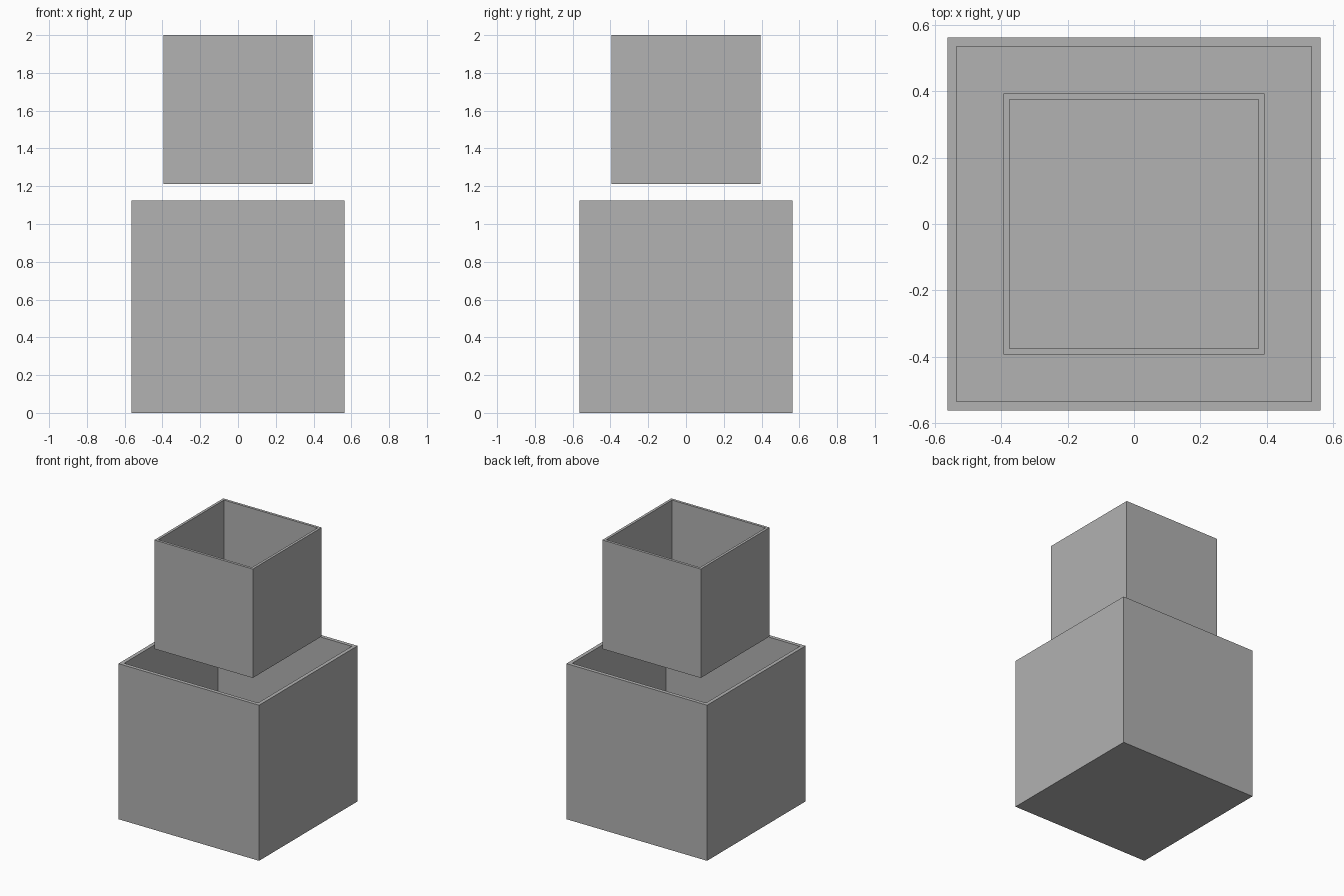
import bpy
import bmesh
from mathutils import Matrix, Vector

default = bpy.data.objects.get("Cube")
if default:
    bpy.data.objects.remove(default, do_unlink=True)

# Single plain grey
grey = bpy.data.materials.new("plain_grey")
grey.use_nodes = True
colour = (0.445, 0.445, 0.445, 1)
grey.diffuse_color = colour
grey.node_tree.nodes["Principled BSDF"].inputs["Base Color"].default_value = colour


def open_box(name, size, base, wall):
    """Cube-shaped container with an open top, solid walls and a floor."""
    bm = bmesh.new()
    placing = Matrix.Translation((0, 0, base + size / 2)) @ Matrix.Scale(size, 4)
    bmesh.ops.create_cube(bm, size=1, matrix=placing)

    # Inset the top face for the rim, then push it down to form the cavity
    top = max(bm.faces, key=lambda f: f.calc_center_median().z)
    bmesh.ops.inset_region(bm, faces=[top], thickness=wall, use_even_offset=True)
    cavity = bmesh.ops.extrude_discrete_faces(bm, faces=[top])["faces"][0]
    bmesh.ops.translate(bm, verts=cavity.verts, vec=Vector((0, 0, wall - size)))

    bmesh.ops.recalc_face_normals(bm, faces=bm.faces)
    mesh = bpy.data.meshes.new(name)
    bm.to_mesh(mesh)
    bm.free()
    mesh.materials.append(grey)
    box = bpy.data.objects.new(name, mesh)
    bpy.context.collection.objects.link(box)
    return box


# Large box on the ground, smaller box floating above it
open_box("lower_box", size=1.125, base=0, wall=0.027)
open_box("upper_box", size=0.7875, base=1.2125, wall=0.019)
